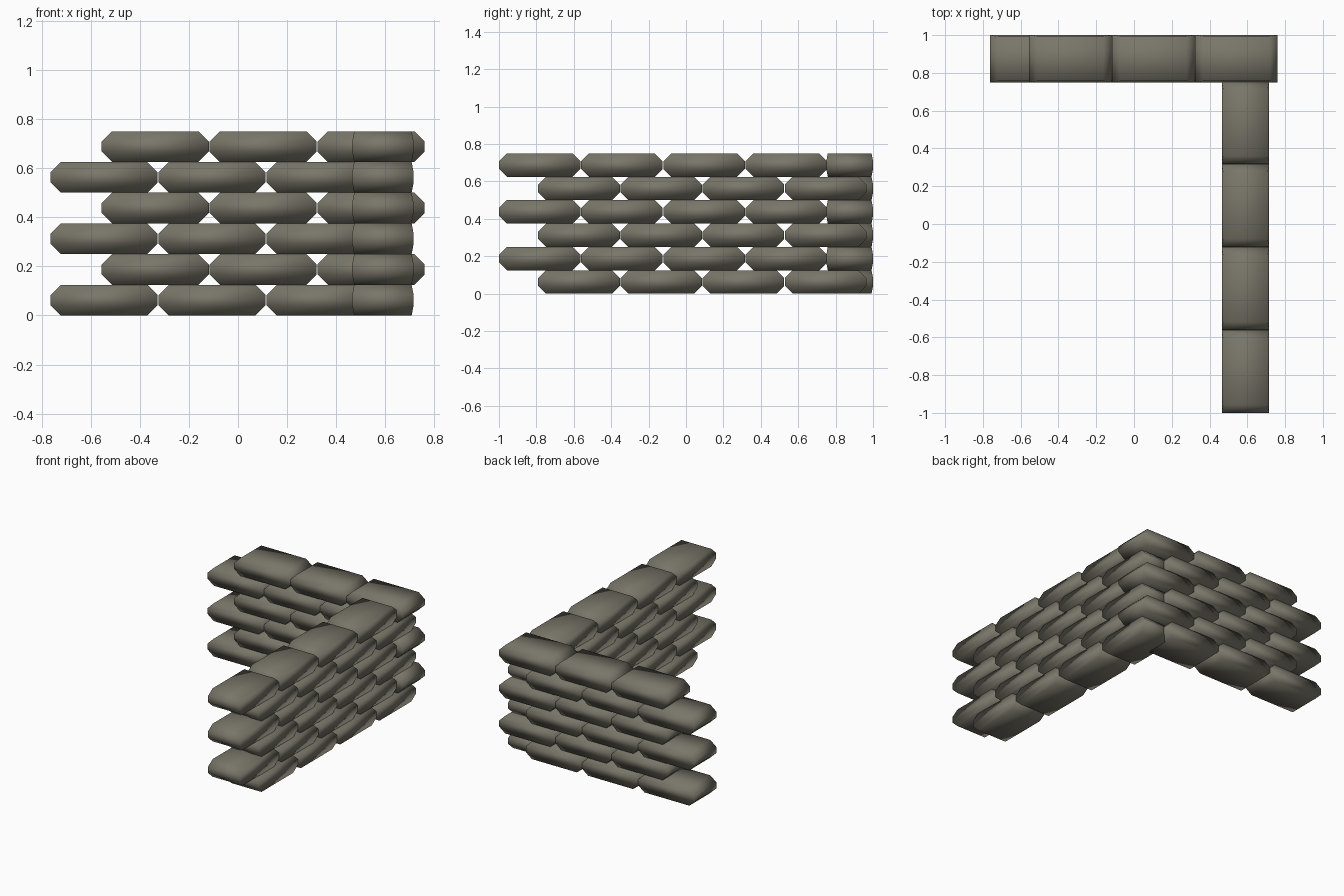
import bpy, bmesh

if "Cube" in bpy.data.objects:
    bpy.data.objects.remove(bpy.data.objects["Cube"])

stone = bpy.data.materials.new("grey brown stone")
stone.diffuse_color = (0.19, 0.18, 0.14, 1)
stone.use_nodes = True
stone.node_tree.nodes["Principled BSDF"].inputs["Base Color"].default_value = stone.diffuse_color

LENGTH, WIDTH, HEIGHT, PITCH = 0.436, 0.25, 0.125, 0.4395

# One brick: four stacked rectangles, steep chamfers at ends, slight at sides
def brick_mesh():
    bm = bmesh.new()
    rings = []
    for z, end, side in ((0, 0.042, 0.008), (0.042, 0, 0), (0.083, 0, 0), (HEIGHT, 0.042, 0.008)):
        a, b = LENGTH / 2 - end, WIDTH / 2 - side
        rings.append([bm.verts.new((x, y, z)) for x, y in ((-a, -b), (a, -b), (a, b), (-a, b))])
    for lo, hi in zip(rings, rings[1:]):
        for i in range(4):
            j = (i + 1) % 4
            bm.faces.new((lo[i], lo[j], hi[j], hi[i]))
    bm.faces.new(rings[0][::-1])
    bm.faces.new(rings[-1])
    for f in bm.faces:
        f.smooth = True
    me = bpy.data.meshes.new("brick")
    bm.to_mesh(me)
    bm.free()
    me.materials.append(stone)
    return me

mesh = brick_mesh()

def add_brick(name, x, y, row, turned):
    ob = bpy.data.objects.new(name, mesh)
    ob.location = (x, y, row * HEIGHT)
    ob.rotation_euler.z = 1.5707963 if turned else 0
    bpy.context.collection.objects.link(ob)

# Two walls meeting at a corner, courses staggered
for row in range(6):
    odd = row % 2
    x0 = -0.555 if odd else -0.763
    y0 = -1.0 if odd else -0.79
    for i in range(3):
        add_brick("back_wall_brick", x0 + LENGTH / 2 + i * PITCH, 0.875, row, False)
    for i in range(4):
        add_brick("side_wall_brick", 0.59, y0 + LENGTH / 2 + i * PITCH, row, True)
